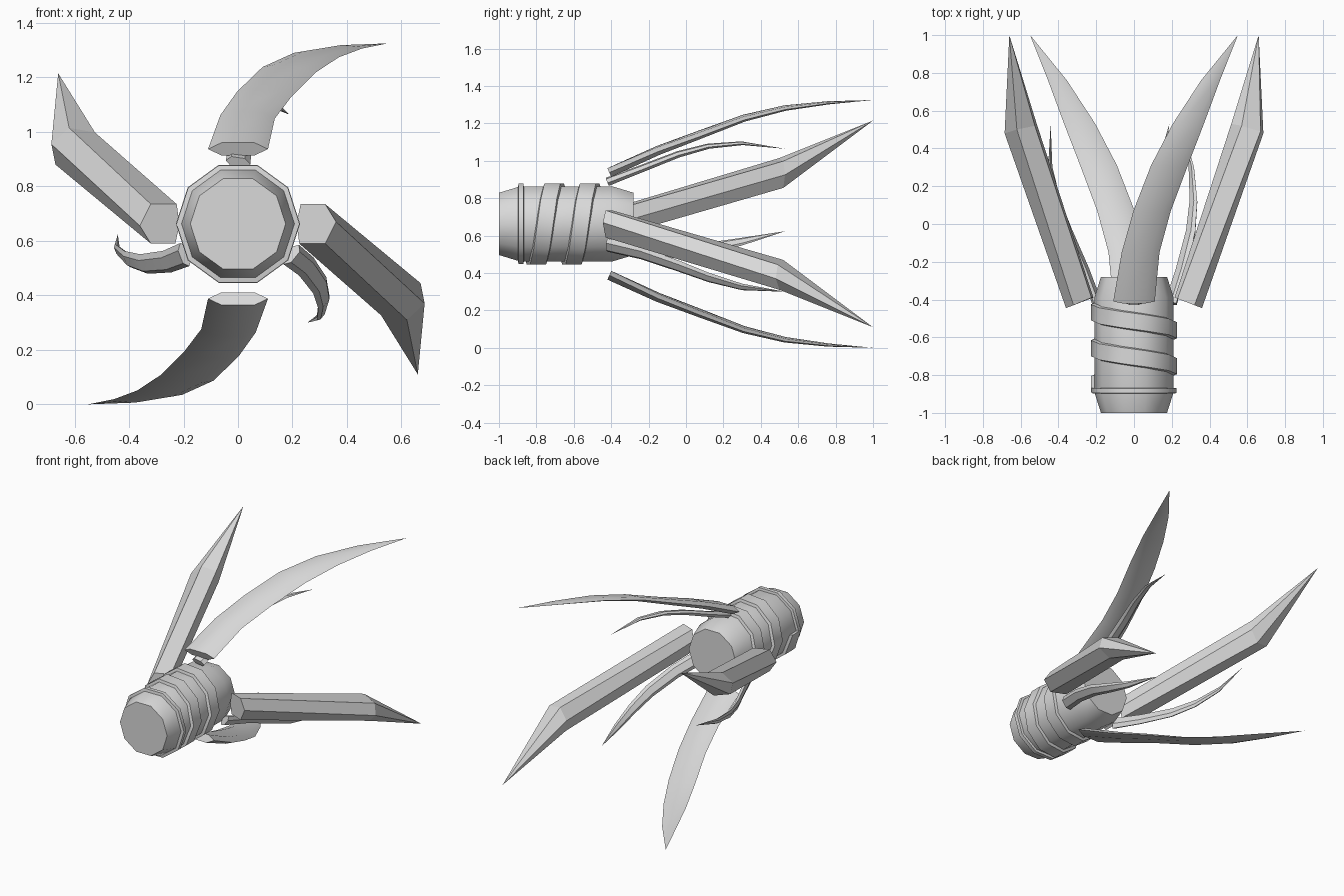
import bpy, bmesh, math
from mathutils import Vector

if "Cube" in bpy.data.objects:
    bpy.data.objects.remove(bpy.data.objects["Cube"])

CZ = 0.6625  # height of the central axis, which runs along y
grey = bpy.data.materials.new("light_grey")
grey.diffuse_color = (0.7, 0.7, 0.7, 1)
grey.use_nodes = True
grey.node_tree.nodes["Principled BSDF"].inputs["Base Color"].default_value = grey.diffuse_color


def spin(p, a):
    """Turn a point about the central axis."""
    x, y, z = p[0], p[1], p[2] - CZ
    c, s = math.cos(a), math.sin(a)
    return Vector((c * x - s * z, y, CZ + s * x + c * z))


def loft(name, rings, angle=0.0, smooth=None):
    """Skin a row of cross-sections; a one-point ring closes to a tip."""
    bm = bmesh.new()
    rows = [[bm.verts.new(spin(p, angle)) for p in r] for r in rings]
    for a, b in zip(rows, rows[1:]):
        n = len(a)
        for i in range(n):
            j = (i + 1) % n
            if len(b) == 1:
                bm.faces.new((a[i], a[j], b[0]))
            else:
                bm.faces.new((a[i], a[j], b[j], b[i]))
    for end in (rows[0], rows[-1]):
        if len(end) > 2:
            bm.faces.new(end)
    bmesh.ops.recalc_face_normals(bm, faces=bm.faces)
    me = bpy.data.meshes.new(name)
    bm.to_mesh(me)
    bm.free()
    me.materials.append(grey)
    ob = bpy.data.objects.new(name, me)
    bpy.context.collection.objects.link(ob)
    if smooth:
        bpy.ops.object.select_all(action='DESELECT')
        ob.select_set(True)
        bpy.context.view_layer.objects.active = ob
        bpy.ops.object.shade_smooth_by_angle(angle=math.radians(smooth))
    return ob


def polar(r, y, a):
    return (r * math.cos(a), y, CZ + r * math.sin(a))


# Ten-sided body with tapered ends
STEP = math.tau / 10
body = [(-1.0, 0.175), (-0.89, 0.21), (-0.39, 0.21), (-0.28, 0.175)]
loft("body", [[polar(r, y, i * STEP) for i in range(10)] for y, r in body], smooth=40)

# Raised spiral band wound around the body
band = []
for k in range(22):
    a = math.pi + k * STEP
    y = -0.845 + 0.019 * k
    band.append([polar(0.195, y - 0.055, a), polar(0.228, y - 0.045, a),
                 polar(0.228, y + 0.04, a), polar(0.195, y + 0.05, a)])
loft("spiral_band", band, smooth=40)

# Thin collar at the front of the spiral
loft("front_collar", [[polar(r, y, i * STEP) for i in range(10)]
                      for y, r in [(-0.9, 0.2), (-0.895, 0.226), (-0.87, 0.226), (-0.865, 0.2)]],
     smooth=40)

# Straight six-sided blades, one on each side
base = [(0.32, -0.43, 0.735), (0.36, -0.445, 0.67), (0.32, -0.43, 0.59),
        (0.225, -0.39, 0.59), (0.215, -0.39, 0.665), (0.23, -0.395, 0.735)]
kink = [(0.67, 0.49, 0.445), (0.685, 0.48, 0.37), (0.62, 0.50, 0.31),
        (0.525, 0.52, 0.327), (0.515, 0.53, 0.40), (0.57, 0.52, 0.47)]
for name, a in (("straight_blade_right", 0), ("straight_blade_left", math.pi)):
    loft(name, [base, kink, [(0.66, 1.0, 0.11)]], a)


def flat_hex(xl, xr, y, z, t, roll):
    """Flat hexagonal section, tilted to face along the sloping path."""
    mid, hw = (xl + xr) / 2, (xr - xl) / 2
    pts = []
    for u, v in ((-1, 0), (-.55, 1), (.55, 1), (1, 0), (.55, -1), (-.55, -1)):
        pts.append((mid + u * hw, y - 0.4 * v * t, z + 0.9 * v * t - roll * u))
    return pts


# Wide curved blades above and below: left x, right x, y, z, half thickness, roll
stations = [(-.11, .11, -.41, .937, .026, 0), (-.065, .135, -.15, 1.055, .022, .006),
            (-.003, .195, .07, 1.138, .018, .01), (.09, .285, .31, 1.228, .014, .01),
            (.205, .37, .53, 1.282, .011, .008), (.355, .455, .76, 1.31, .007, .004)]
for name, a in (("curved_blade_top", 0), ("curved_blade_bottom", math.pi)):
    loft(name, [flat_hex(*s) for s in stations] + [[(0.55, 1.0, 1.325)]], a, smooth=35)

# Three small curling spikes at 120 degrees: centre x, y, z, half width, half thickness
curl = [(0, -.42, .888, .045, .02), (.01, -.24, .957, .042, .017),
        (.045, -.04, 1.035, .038, .015), (.09, .12, 1.078, .032, .012),
        (.14, .30, 1.094, .022, .009)]
for k, name in enumerate(("spike_top", "spike_left", "spike_right")):
    rings = [flat_hex(x - w, x + w, y, z, t, .15 * w) for x, y, z, w, t in curl]
    loft(name, rings + [[(.187, .53, 1.064)]], k * math.tau / 3, smooth=35)
